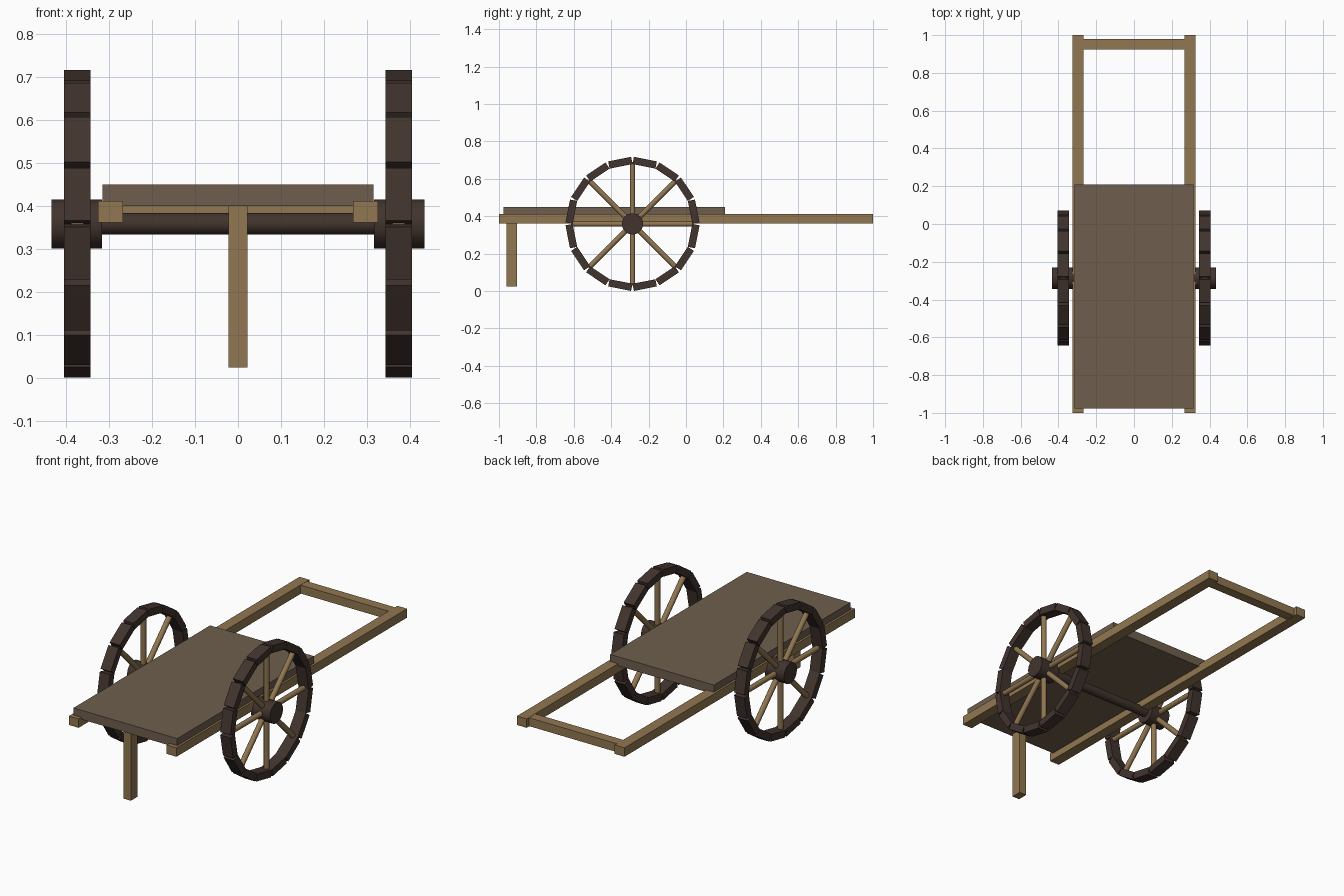
import bpy, math
from mathutils import Matrix, Vector

if "Cube" in bpy.data.objects:
    bpy.data.objects.remove(bpy.data.objects["Cube"])


def material(name, rgb):
    m = bpy.data.materials.new(name)
    m.diffuse_color = (*rgb, 1)
    m.use_nodes = True
    m.node_tree.nodes["Principled BSDF"].inputs["Base Color"].default_value = m.diffuse_color
    return m


TAN = material("tan wood", (0.283, 0.184, 0.083))
BOARD = material("board wood", (0.159, 0.114, 0.076))
DARK = material("dark wood", (0.053, 0.034, 0.027))


def box(name, lo, hi, mat, turn=None):
    lo, hi = Vector(lo), Vector(hi)
    bpy.ops.mesh.primitive_cube_add(size=1)
    o = bpy.context.object
    o.name = name
    o.data.transform(Matrix.Translation((lo + hi) / 2) @ Matrix.Diagonal((*(hi - lo), 1)))
    if turn:
        o.matrix_world = turn
    o.data.materials.append(mat)
    return o


def rod(name, a, b, radius, sides, mat):
    a, b = Vector(a), Vector(b)
    bpy.ops.mesh.primitive_cylinder_add(vertices=sides, radius=radius, depth=(b - a).length)
    o = bpy.context.object
    o.name = name
    o.matrix_world = Matrix.Translation((a + b) / 2) @ (b - a).to_track_quat('Z', 'Y').to_matrix().to_4x4()
    o.data.materials.append(mat)
    bpy.ops.object.shade_smooth_by_angle(angle=math.radians(50))
    return o


CY, CZ = -0.286, 0.3585   # wheel centre

# bed, leg and handle frame
box("bed", (-0.315, -0.977, 0.40), (0.315, 0.208, 0.45), BOARD)
box("front_leg", (-0.022, -0.96, 0.024), (0.022, -0.903, 0.402), TAN)
box("handle_crossbar", (-0.28, 0.925, 0.364), (0.28, 0.98, 0.41), TAN)
for s in (-1, 1):
    x = s * 0.297
    box("side_rail", (x - 0.0295, -1, 0.362), (x + 0.0295, 1, 0.411), TAN)

# axle
rod("axle", (-0.33, CY, CZ), (0.33, CY, CZ), 0.025, 16, DARK)

# wheels: hub, round spokes, rim of sixteen straight blocks
for s in (-1, 1):
    x = s * 0.374
    rod("wheel_hub", (s * 0.317, CY, CZ), (s * 0.434, CY, CZ), 0.057, 16, DARK)
    for k in range(8):
        a = k * math.pi / 4
        d = Vector((0, math.sin(a), math.cos(a)))
        c = Vector((x, CY, CZ))
        rod("wheel_spoke", c + d * 0.03, c + d * 0.33, 0.0145, 12, TAN)
    for k in range(16):
        turn = Matrix.Translation((x, CY, CZ)) @ Matrix.Rotation((k + 0.5) * math.pi / 8, 4, 'X')
        box("rim_block", (-0.031, -0.0625, 0.314), (0.031, 0.0625, 0.353), DARK, turn)
